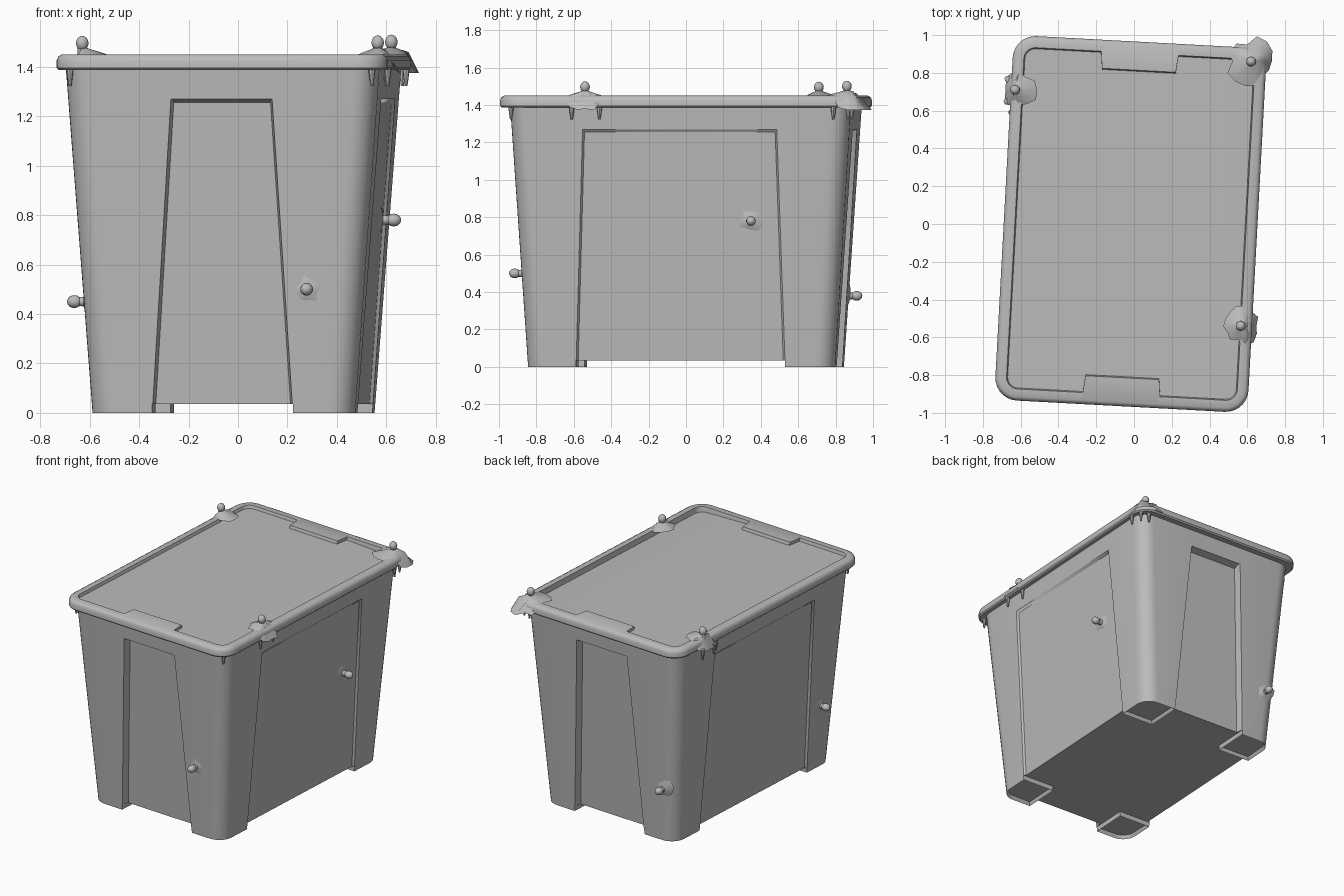
import bpy, bmesh, math, random
from mathutils import Matrix, Vector

if "Cube" in bpy.data.objects:
    bpy.data.objects.remove(bpy.data.objects["Cube"])

random.seed(4)
grey = bpy.data.materials.new("light_grey_plastic")
grey.diffuse_color = (0.5, 0.5, 0.5, 1)
grey.use_nodes = True
grey.node_tree.nodes["Principled BSDF"].inputs["Base Color"].default_value = grey.diffuse_color

# The whole box stands slightly turned about the vertical axis
TURN = Matrix.Translation((-0.018, 0, 0)) @ Matrix.Rotation(math.radians(-3.1), 4, 'Z')
TOP = 1.39


def finish(bm, name, turned=True, angle=35):
    bmesh.ops.recalc_face_normals(bm, faces=bm.faces)
    if turned:
        bm.transform(TURN)
    mesh = bpy.data.meshes.new(name)
    bm.to_mesh(mesh)
    bm.free()
    mesh.materials.append(grey)
    ob = bpy.data.objects.new(name, mesh)
    bpy.context.collection.objects.link(ob)
    bpy.ops.object.select_all(action='DESELECT')
    ob.select_set(True)
    bpy.context.view_layer.objects.active = ob
    bpy.ops.object.shade_smooth_by_angle(angle=math.radians(angle))
    return ob


def arc(cx, cy, r, start, n=7):
    return [(cx + r * math.cos(start + math.pi / 2 * i / n),
             cy + r * math.sin(start + math.pi / 2 * i / n)) for i in range(n + 1)]


def outline(hx, hy, r, w_long, d_long, w_short, d_short):
    """Rounded rectangle with a notch in the middle of each side."""
    e = 0.01
    half = [(hx, -w_long), (hx - d_long, -w_long + e), (hx - d_long, w_long - e), (hx, w_long)]
    half += arc(hx - r, hy - r, r, 0)
    half += [(w_short, hy), (w_short - e, hy - d_short), (-w_short + e, hy - d_short), (-w_short, hy)]
    half += arc(-hx + r, hy - r, r, math.pi / 2)
    return half + [(-x, -y) for x, y in half]


def loft(bm, sections, cap_start=True, cap_end=True):
    rings = [[bm.verts.new((x, y, z)) for x, y in pts] for pts, z in sections]
    n = len(rings[0])
    for a, b in zip(rings, rings[1:]):
        for i in range(n):
            bm.faces.new((a[i], a[(i + 1) % n], b[(i + 1) % n], b[i]))
    start = bm.faces.new(rings[0][::-1]) if cap_start else None
    end = bm.faces.new(rings[-1]) if cap_end else None
    return rings, start, end


def size(z):
    t = z / TOP
    return 0.532 + 0.103 * t, 0.822 + 0.09 * t


# Tapered body with a panel sunk into every side
def body_section(z, sunk):
    hx, hy = size(z)
    t = min(z / 1.27, 1)
    return outline(hx, hy, 0.1, 0.56 - 0.04 * t, 0.014 * sunk, 0.285 - 0.08 * t, 0.05 * sunk), z


bm = bmesh.new()
loft(bm, [body_section(0.035, 1), body_section(0.65, 1), body_section(1.255, 1),
          body_section(1.27, 0), body_section(1.40, 0)])
finish(bm, "body")

# Hollow corner feet
for sx in (-1, 1):
    for sy in (-1, 1):
        bm = bmesh.new()
        secs = []
        for z in (0.04, 0.0):
            hx, hy = size(z)
            pts = [(hx, 0.56)] + arc(hx - 0.1, hy - 0.1, 0.1, 0) + [(0.285, hy), (0.285, 0.56)]
            secs.append(([(x * sx, y * sy) for x, y in pts], z))
        _, _, under = loft(bm, secs)
        bmesh.ops.recalc_face_normals(bm, faces=bm.faces)
        bmesh.ops.inset_region(bm, faces=[under], thickness=0.014)
        bmesh.ops.translate(bm, verts=under.verts[:], vec=(0, 0, 0.025))
        finish(bm, "foot")


# Lid: rounded rim, sunken top panel with a grip tab at both ends
def rim(hx, hy, r, z, tab=0):
    return outline(hx, hy, r, 0.4, 0, 0.205, tab), z


bm = bmesh.new()
rings, _, panel = loft(bm, [
    rim(0.625, 0.905, 0.09, 1.39), rim(0.662, 0.957, 0.11, 1.386), rim(0.671, 0.966, 0.12, 1.395),
    rim(0.671, 0.966, 0.12, 1.425), rim(0.664, 0.959, 0.115, 1.442), rim(0.65, 0.945, 0.1, 1.45),
    rim(0.612, 0.905, 0.06, 1.449, 0.09), rim(0.606, 0.899, 0.056, 1.428, 0.09)])
FOLD = 0.212
bmesh.ops.bisect_plane(bm, geom=[panel] + panel.edges[:] + panel.verts[:],
                       plane_co=(FOLD, 0, 0), plane_no=(1, 0, 0))
for v in bm.verts:                       # panel folds down slightly past the crease
    if abs(v.co.z - 1.428) < 1e-4 and v.co.x > FOLD:
        v.co.z -= (v.co.x - FOLD) * 0.04
finish(bm, "lid", angle=40)


# Ball-headed pins
def pin(pos, normal, length, name):
    n = Vector(normal)
    rot = n.to_track_quat('Z', 'Y').to_matrix().to_4x4()
    base = Matrix.Translation(pos) @ rot
    bm = bmesh.new()
    bmesh.ops.create_cone(bm, cap_ends=True, segments=12, radius1=0.02, radius2=0.016,
                          depth=length, matrix=base @ Matrix.Translation((0, 0, length / 2 - 0.01)))
    bmesh.ops.create_uvsphere(bm, u_segments=14, v_segments=8, radius=0.026,
                              matrix=base @ Matrix.Translation((0, 0, length - 0.03))
                              @ Matrix.Diagonal((1, 1, 1.15, 1)))
    finish(bm, name, turned=False)


# Ragged mound of material around each pin; it droops where it passes the rim
def mound(pos, normal, radius, height, name, droop=False):
    rot = Vector(normal).to_track_quat('Z', 'Y').to_matrix().to_4x4()
    base = Matrix.Translation(pos) @ rot
    inverse = TURN.inverted()
    n = 14
    spread = [radius * random.uniform(0.7, 1.15) for _ in range(n)]
    secs = []
    for f, h in ((1.0, -0.006), (0.6, height * 0.35), (0.28, height * 0.75), (0.12, height)):
        secs.append(([(s * f * math.cos(math.tau * i / n), s * f * math.sin(math.tau * i / n))
                      for i, s in enumerate(spread)], h))
    bm = bmesh.new()
    loft(bm, secs, cap_start=False)
    bm.transform(base)
    if droop:
        for v in bm.verts:
            p = inverse @ v.co
            over = max(abs(p.x) - 0.66, abs(p.y) - 0.955)
            if over > 0:
                v.co.z -= min(0.07, 0.03 + over)
                p.x = max(-0.70, min(0.70, p.x))
                q = TURN @ p
                v.co.x, v.co.y = q.x, q.y
    finish(bm, name, turned=False, angle=50)


for x, y, r, tip in ((-0.63, 0.71, 0.11, 1.525), (0.62, 0.86, 0.125, 1.53), (0.565, -0.54, 0.1, 1.527)):
    pin((x, y, 1.45), (0, 0, 1), tip - 1.45, "lid_pin")
    mound((x, y, 1.45), (0, 0, 1), r, 0.028, "lid_mound", True)

for pos, nrm, length in (((0.28, -0.868, 0.5), (-0.05, -1, 0), 0.078),
                         ((0.577, 0.35, 0.78), (1, -0.05, 0), 0.083),
                         ((-0.615, -0.63, 0.45), (-1, 0.05, 0), 0.077),
                         ((-0.43, 0.869, 0.38), (0.05, 1, 0), 0.074)):
    pin(pos, nrm, length, "side_pin")
    tilt = Vector(nrm) + Vector((0, 0, -0.07))
    mound(pos, tilt, 0.085, 0.012, "side_mound")

# Drips hanging under the rim
for x, y in ((-0.685, 0.66), (-0.68, 0.78), (0.69, 0.80), (0.675, 0.88), (0.62, 0.90),
             (0.615, -0.62), (0.61, -0.47), (0.55, -0.95), (-0.69, -0.86), (-0.66, 0.6)):
    bm = bmesh.new()
    bmesh.ops.create_cone(bm, cap_ends=True, segments=8, radius1=0.006, radius2=0.016, depth=0.075,
                          matrix=Matrix.Translation((x * 0.985, y * 0.985, 1.36)))
    finish(bm, "drip", turned=False)
